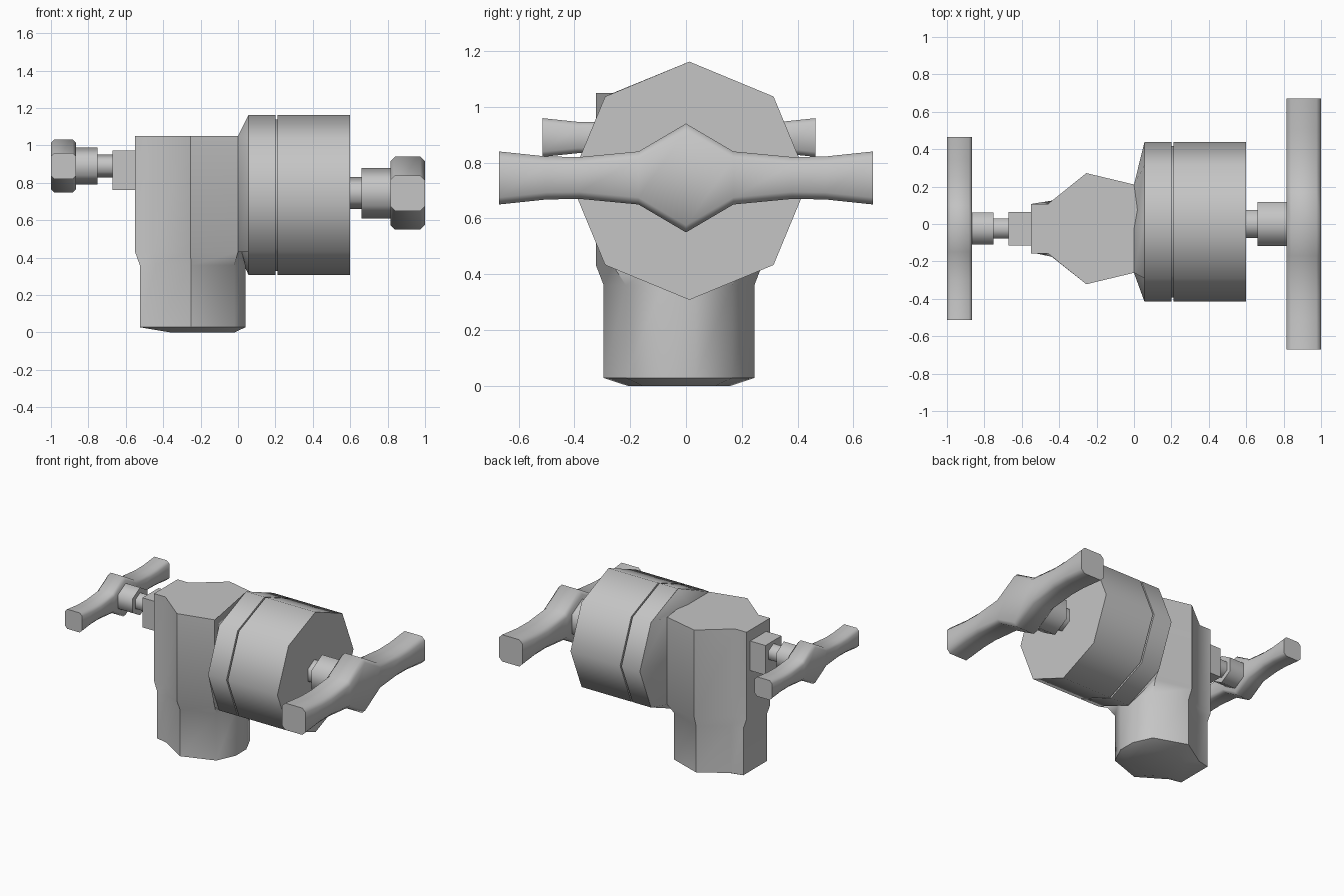
import bpy, bmesh, math
from math import sin, cos, pi, radians

cube = bpy.data.objects.get("Cube")
if cube:
    bpy.data.objects.remove(cube, do_unlink=True)

grey = bpy.data.materials.new("light grey metal")
grey.use_nodes = True
colour = (0.56, 0.56, 0.56, 1)
grey.diffuse_color = colour
grey.node_tree.nodes["Principled BSDF"].inputs["Base Color"].default_value = colour


def loft(name, rings, angle=50):
    """Skin a row of equal-sized rings and cap both ends."""
    bm = bmesh.new()
    rows = [[bm.verts.new(p) for p in ring] for ring in rings]
    n = len(rows[0])
    for a, b in zip(rows, rows[1:]):
        for i in range(n):
            j = (i + 1) % n
            bm.faces.new((a[i], a[j], b[j], b[i]))
    bm.faces.new(rows[0])
    bm.faces.new(rows[-1])
    bmesh.ops.recalc_face_normals(bm, faces=bm.faces)
    mesh = bpy.data.meshes.new(name)
    bm.to_mesh(mesh)
    bm.free()
    mesh.materials.append(grey)
    mesh.shade_smooth()
    mesh.set_sharp_from_angle(angle=radians(angle))
    obj = bpy.data.objects.new(name, mesh)
    bpy.context.collection.objects.link(obj)
    return obj


def ring(x, y, z, r, n):
    """Regular polygon across the x axis, one corner pointing up."""
    return [(x, y + r * sin(2 * pi * i / n), z + r * cos(2 * pi * i / n))
            for i in range(n)]


# Drum: flange, recessed seam and main cylinder
DY, DZ, DR = 0.012, 0.735, 0.427
loft("drum", [ring(0.21, DY, DZ, DR, 8), ring(0.6, DY, DZ, DR, 8)])
loft("drum_seam", [ring(0.19, DY, DZ, 0.405, 8), ring(0.22, DY, DZ, 0.405, 8)])
loft("drum_flange", [ring(0.055, DY, DZ, DR, 8), ring(0.2, DY, DZ, DR, 8)])

# Neck: boxy at the body, octagonal at the flange
box = [(0, 1), (1, 1), (1, 0), (1, -1), (0, -1), (-1, -1), (-1, 0), (-1, 1)]
neck_start = [(0, -0.025 + 0.236 * a, 0.74 + 0.31 * b) for a, b in box]
loft("neck", [neck_start, ring(0.056, DY, DZ, DR, 8)])

# Body: housing above, narrower rounded foot below
BY = -0.025


def section(z, half):
    """Mirror half an outline of (x, offset) points about the body's middle."""
    pts = [(x, BY - w, z) for x, w in half]
    return pts + [(x, BY + w, z) for x, w in reversed(half)]


housing = [(-0.55, 0.132), (-0.46, 0.132), (-0.255, 0.297), (0, 0.236), (0.02, 0.09)]
foot = [(-0.525, 0.132), (-0.44, 0.15), (-0.25, 0.27), (-0.02, 0.19), (0.04, 0.06)]
base = [(-0.36, 0.1), (-0.34, 0.12), (-0.24, 0.185), (-0.06, 0.13), (-0.02, 0.05)]
loft("body", [section(0, base), section(0.028, foot), section(0.36, foot),
              section(0.43, housing), section(1.05, housing)])


def handle_ring(y, h, d=0.0925, c=0.025):
    """Bar cross-section with chamfered corners."""
    corner = [(d, h - c), (d - c, h)]
    quarter = corner + [(-x, z) for x, z in reversed(corner)]
    return [(x, y, z) for x, z in quarter + [(-x, -z) for x, z in quarter]]


def handle(side, x, y, z, size):
    """T-handle with hexagonal collar and stem; x is the outer face."""
    arm = [(0.67, 0.095), (0.5, 0.077), (0.38, 0.075), (0.17, 0.095)]
    stations = [(-p, h) for p, h in arm] + [(0, 0.195)] + arm[::-1]
    bar = loft(side + "_handle_bar", [handle_ring(p, h) for p, h in stations])
    bar.location = (x - math.copysign(0.0925 * size, x), y, z)
    bar.scale = (size, size, size)
    sgn = math.copysign(1, x)
    for part, r, a, b in (("collar", 0.135, 0.15, 0.34), ("stem", 0.085, 0.32, 0.46)):
        loft(side + "_handle_" + part,
             [ring(x - sgn * t * size, y, z, r * size, 6) for t in (a, b)], 62)


handle("left", 1.0, 0, 0.745, 1.0)
handle("right", -1.0, BY, 0.89, 0.73)

# Square boss behind the small handle
loft("stem_boss", [[(x, BY + 0.09 * a, 0.867 + 0.105 * b)
                    for a, b in box if a * b] for x in (-0.67, -0.54)])
